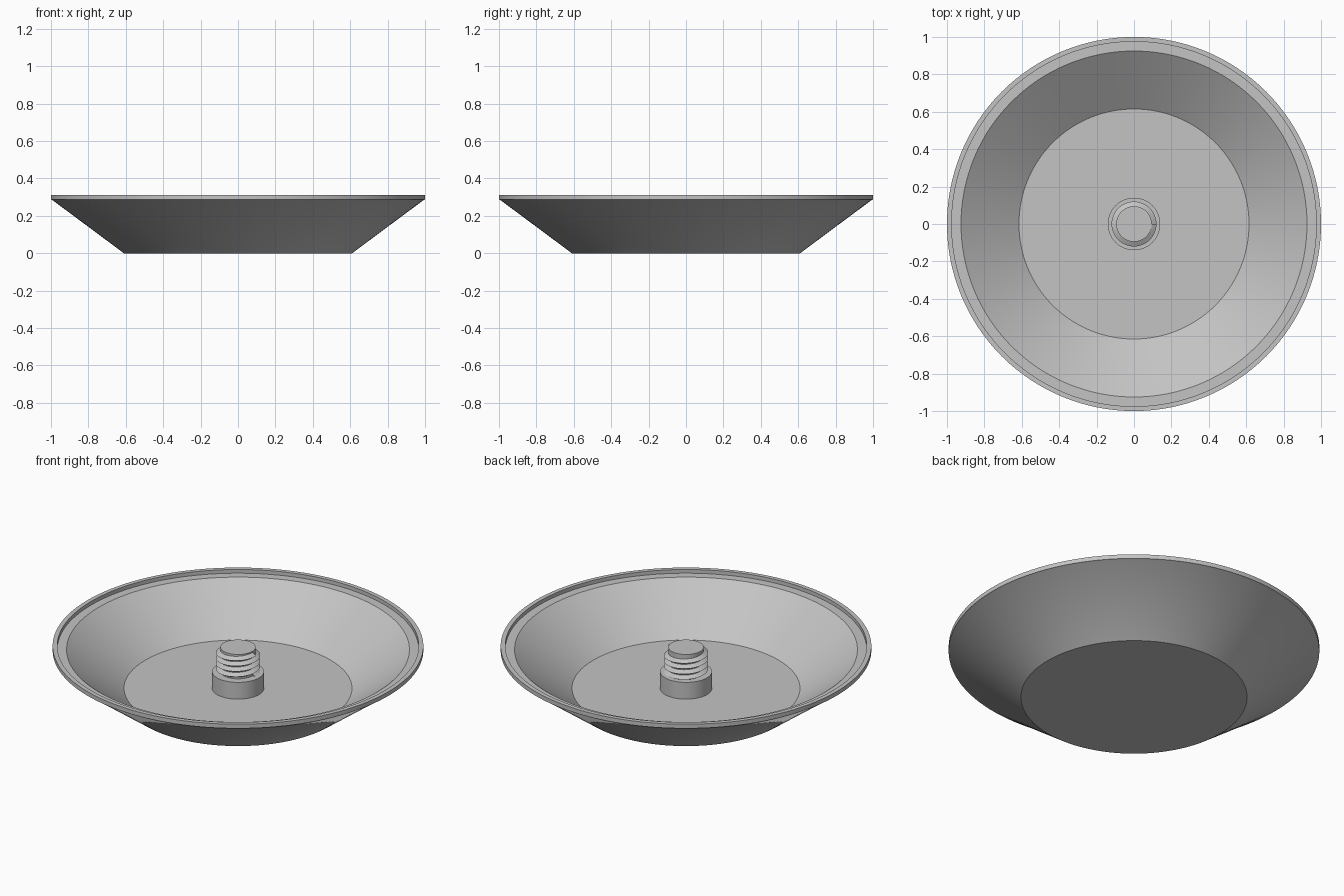
import bpy, bmesh
from math import cos, sin, pi, radians
from mathutils import Vector, Matrix

cube = bpy.data.objects.get("Cube")
if cube:
    bpy.data.objects.remove(cube, do_unlink=True)

GREY = (0.55, 0.55, 0.55, 1)
grey = bpy.data.materials.new("plain grey")
grey.use_nodes = True
grey.diffuse_color = GREY
grey.node_tree.nodes["Principled BSDF"].inputs["Base Color"].default_value = GREY


def finish(name, bm):
    """Turn a bmesh into a named object with sharp-edged smooth shading."""
    bmesh.ops.remove_doubles(bm, verts=bm.verts, dist=1e-5)
    bmesh.ops.recalc_face_normals(bm, faces=bm.faces)
    mesh = bpy.data.meshes.new(name)
    bm.to_mesh(mesh)
    bm.free()
    mesh.materials.append(grey)
    obj = bpy.data.objects.new(name, mesh)
    bpy.context.collection.objects.link(obj)
    bpy.ops.object.select_all(action="DESELECT")
    obj.select_set(True)
    bpy.context.view_layer.objects.active = obj
    bpy.ops.object.shade_smooth_by_angle(angle=radians(25))


def lathe(name, profile, steps):
    """Revolve (radius, height) points around the z axis."""
    bm = bmesh.new()
    verts = [bm.verts.new((r, 0, z)) for r, z in profile]
    edges = [bm.edges.new(pair) for pair in zip(verts, verts[1:])]
    bmesh.ops.spin(bm, geom=verts + edges, cent=(0, 0, 0), axis=(0, 0, 1),
                   angle=2 * pi, steps=steps, use_merge=True)
    finish(name, bm)


def thread(name, root, crest, half_width, start, pitch, turns, steps):
    """Sweep a triangular ridge along a rising helix and cap its ends."""
    bm = bmesh.new()
    section = [(root, -half_width), (crest, 0), (root, half_width)]
    rings = []
    for i in range(turns * steps + 1):
        a = 2 * pi * i / steps
        lift = start + pitch * i / steps
        rings.append([bm.verts.new((r * cos(a), r * sin(a), z + lift))
                      for r, z in section])
    for low, high in zip(rings, rings[1:]):
        for j in range(3):
            k = (j + 1) % 3
            bm.faces.new((low[j], low[k], high[k], high[j]))
    bm.faces.new(rings[0])
    bm.faces.new(rings[-1])
    finish(name, bm)


# Sloped dish with a flat floor, stepped ledge and thin raised rim
lathe("dish", [(0, 0), (0.61, 0), (0.993, 0.285), (1, 0.287), (1, 0.312),
               (0.975, 0.312), (0.975, 0.29), (0.925, 0.29),
               (0.615, 0.06), (0, 0.06)], 128)

# Central post: wide collar below a narrow threaded stud
lathe("post_collar", [(0, 0.05), (0.14, 0.05), (0.14, 0.16), (0, 0.16)], 64)
lathe("post_stud", [(0, 0.15), (0.095, 0.15), (0.095, 0.305), (0, 0.305)], 64)
thread("stud_thread", 0.092, 0.12, 0.016, 0.157, 0.032, 4, 48)
